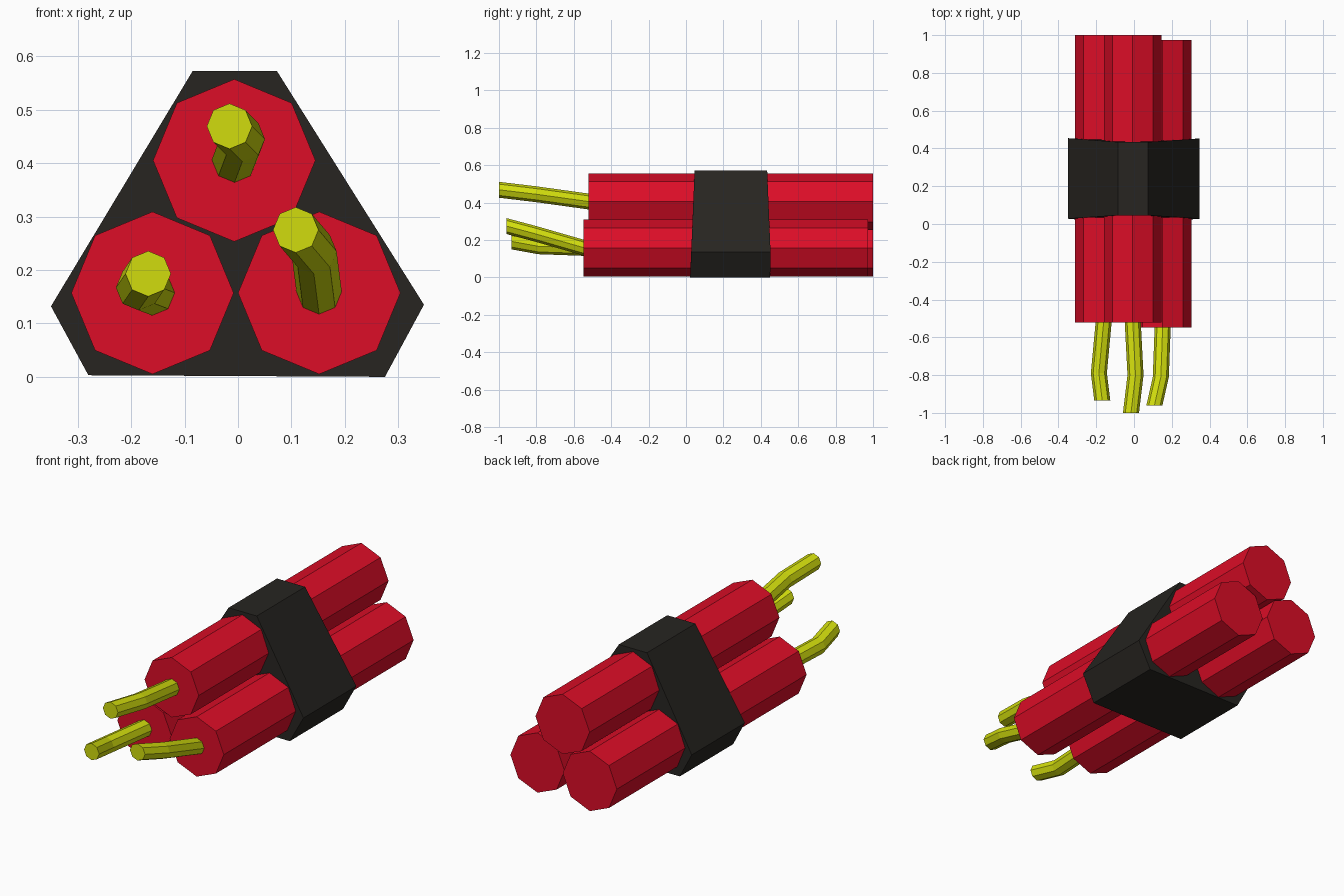
import bpy, bmesh
from math import cos, sin, pi

if "Cube" in bpy.data.objects:
    bpy.data.objects.remove(bpy.data.objects["Cube"])


def material(name, color):
    m = bpy.data.materials.new(name)
    m.diffuse_color = (*color, 1)
    m.use_nodes = True
    m.node_tree.nodes["Principled BSDF"].inputs["Base Color"].default_value = m.diffuse_color
    return m


RED = material("red_paper", (0.72, 0.004, 0.02))
BLACK = material("black_tape", (0.02, 0.018, 0.015))
YELLOW = material("yellow_fuse", (0.64, 0.72, 0.004))


def loft(name, rings, mat):
    """Closed solid through a list of rings with equal point counts."""
    bm = bmesh.new()
    loops = [[bm.verts.new(p) for p in ring] for ring in rings]
    n = len(loops[0])
    for a, b in zip(loops, loops[1:]):
        for i in range(n):
            j = (i + 1) % n
            bm.faces.new((a[i], a[j], b[j], b[i]))
    bm.faces.new(loops[0])
    bm.faces.new(loops[-1])
    bmesh.ops.recalc_face_normals(bm, faces=bm.faces)
    mesh = bpy.data.meshes.new(name)
    bm.to_mesh(mesh)
    bm.free()
    mesh.materials.append(mat)
    obj = bpy.data.objects.new(name, mesh)
    bpy.context.collection.objects.link(obj)
    return obj


def octagon(center, r):
    x, y, z = center
    return [(x + r * cos(i * pi / 4), y, z + r * sin(i * pi / 4)) for i in range(8)]


# Each stick: centre x, z, front y, back y, then the bend and tip of its fuse
sticks = {
    "top": (-0.007, 0.405, -0.522, 1.0, (0.008, -0.80, 0.445), (-0.016, -1.0, 0.469)),
    "left": (-0.16, 0.157, -0.522, 1.0, (-0.186, -0.79, 0.167), (-0.168, -0.934, 0.193)),
    "right": (0.152, 0.157, -0.548, 0.974, (0.142, -0.81, 0.235), (0.108, -0.96, 0.275)),
}
for side, (x, z, front, back, bend, tip) in sticks.items():
    loft(side + "_stick", [octagon((x, y, z), 0.152) for y in (front, back)], RED)
    base = (x, front + 0.01, z)
    loft(side + "_fuse", [octagon(p, 0.0425) for p in (base, bend, tip)], YELLOW)

# Tape band: corner x, z, front y, back y
band = [
    (-0.085, 0.572, 0.046, 0.434), (0.073, 0.572, 0.046, 0.434),
    (0.348, 0.135, 0.028, 0.452), (0.275, 0.0, 0.022, 0.45),
    (-0.28, 0.003, 0.022, 0.45), (-0.35, 0.132, 0.028, 0.454),
]
loft("tape_band", [[(x, f, z) for x, z, f, b in band],
                   [(x, b, z) for x, z, f, b in band]], BLACK)
